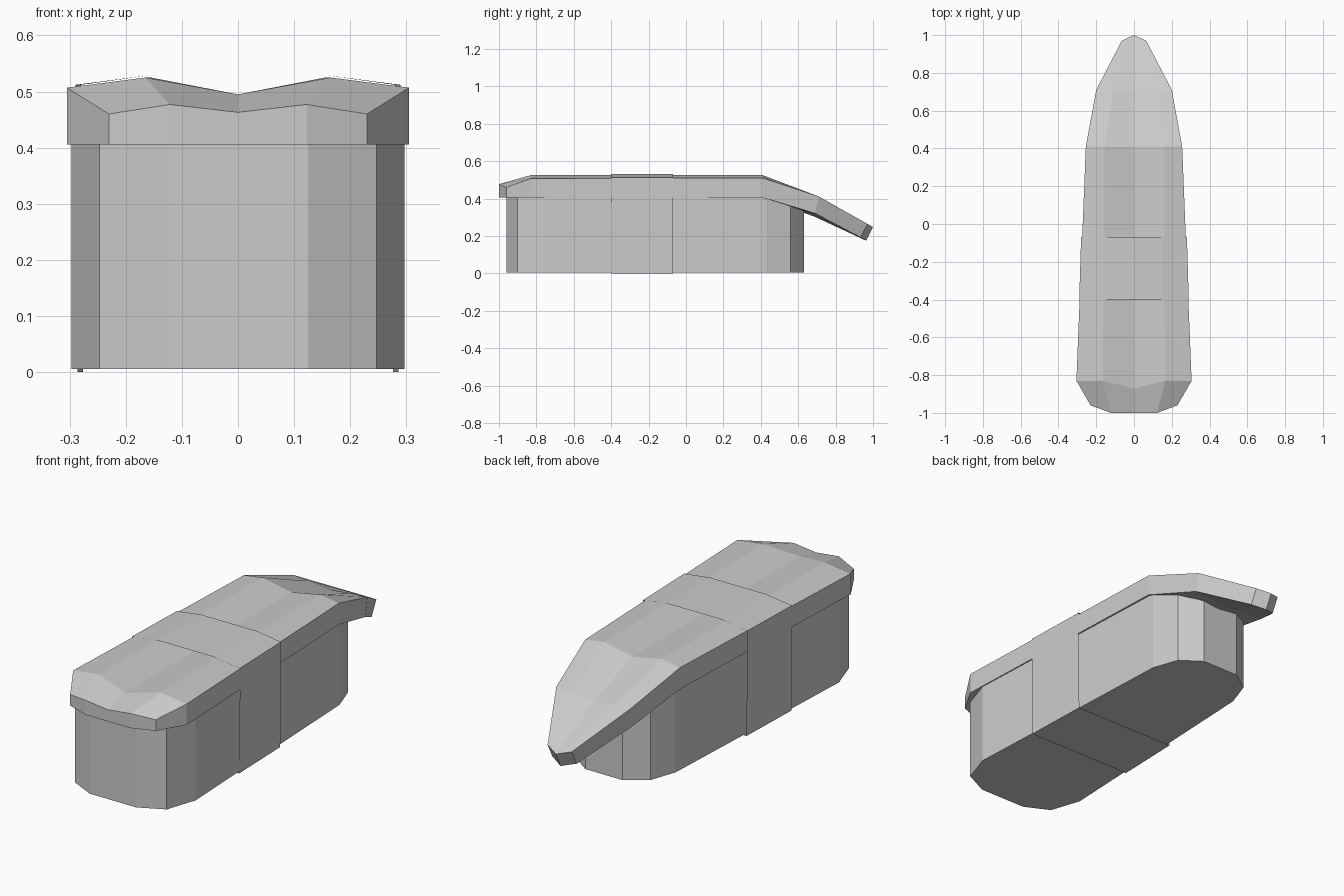
import bpy

if "Cube" in bpy.data.objects:
    bpy.data.objects.remove(bpy.data.objects["Cube"])


def make_object(name, verts, faces):
    mesh = bpy.data.meshes.new(name)
    mesh.from_pydata(verts, [], faces)
    mesh.validate()
    obj = bpy.data.objects.new(name, mesh)
    bpy.context.collection.objects.link(obj)
    return obj


# Case body: mirrored outline extruded upward
half = [(0.125, -0.96), (0.247, -0.9), (0.297, -0.75),
        (0.245, 0.43), (0.2, 0.56), (0.1, 0.63)]
outline = half + [(-x, y) for x, y in reversed(half)]
n = len(outline)
verts = [(x, y, z) for z in (0.006, 0.406) for x, y in outline]
faces = [(i, (i + 1) % n, n + (i + 1) % n, n + i) for i in range(n)]
faces += [tuple(reversed(range(n))), tuple(range(n, 2 * n))]
make_object("case_body", verts, faces)

# Lid: rows of (centre, ridge, edge) points from front to curled back tip,
# each with the underside as (shift in y, absolute z or drop)
rows = [
    [(0, -1.0, 0.463), (0.122, -1.0, 0.477), (0.23, -0.96, 0.46)],
    [(0, -0.87, 0.495), (0.165, -0.83, 0.525), (0.305, -0.83, 0.507)],
    [(0, 0.41, 0.495), (0.155, 0.41, 0.525), (0.255, 0.41, 0.51)],
    [(0, 0.71, 0.392), (0.11, 0.71, 0.405), (0.2, 0.71, 0.411)],
    [(0, 1.0, 0.247), (0.033, 0.985, 0.256), (0.065, 0.97, 0.264)],
]
under = [(0, 0.406, 0), (0, 0.406, 0), (0, 0.406, 0),
         (-0.02, None, 0.09), (-0.037, None, 0.072)]
top, bottom = [], []
for row, (shift, level, drop) in zip(rows, under):
    full = [(-x, y, z) for x, y, z in reversed(row[1:])] + row
    top += full
    bottom += [(x, y + shift, level if level else z - drop) for x, y, z in full]
k, m = 5, len(top)
faces = []
for r in range(len(rows) - 1):
    for c in range(k - 1):
        a = r * k + c
        quad = (a, a + 1, a + k + 1, a + k)
        faces.append(quad)
        faces.append(tuple(m + i for i in reversed(quad)))
rim = (list(range(k)) + [r * k + k - 1 for r in range(1, len(rows))]
       + list(range(m - 2, m - k - 1, -1))
       + [r * k for r in range(len(rows) - 2, 0, -1)])
for a, b in zip(rim, rim[1:] + rim[:1]):
    faces.append((a, m + a, m + b, b))
make_object("lid", top + bottom, faces)


# Thin band wrapped around the case, open at both ends
def band_loop(y, w):
    side = [(w - 0.004, y, 0), (w, y, 0.41), (w, y, 0.512), (0.15, y, 0.53)]
    return side + [(-x, py, z) for x, py, z in reversed(side)]


loop_a, loop_b = band_loop(-0.4, 0.29), band_loop(-0.07, 0.28)
n = len(loop_a)
make_object("wrap_band", loop_a + loop_b,
            [(i, n + i, n + (i + 1) % n, (i + 1) % n)[::-1] for i in range(n)])
